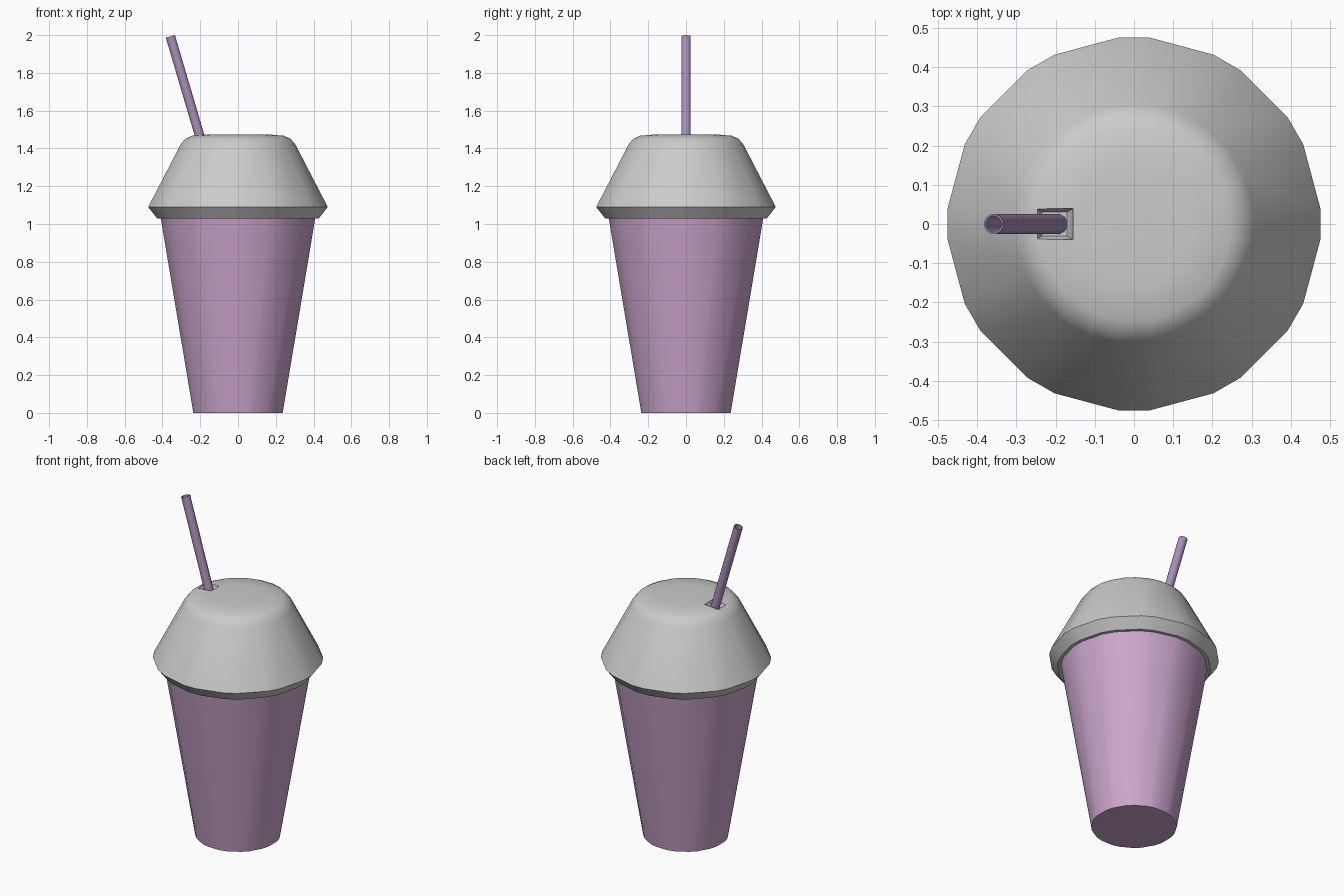
import bpy, bmesh, math
from mathutils import Vector, Matrix

if "Cube" in bpy.data.objects:
    bpy.data.objects.remove(bpy.data.objects["Cube"])

SIDES = 12
BEVEL = 0.04   # half width of each chamfered corner


def material(name, color):
    m = bpy.data.materials.new(name)
    m.diffuse_color = (*color, 1)
    m.use_nodes = True
    m.node_tree.nodes["Principled BSDF"].inputs["Base Color"].default_value = m.diffuse_color
    return m


def finish(bm, name, mat=None, smooth=True):
    bmesh.ops.recalc_face_normals(bm, faces=bm.faces)
    me = bpy.data.meshes.new(name)
    bm.to_mesh(me)
    bm.free()
    ob = bpy.data.objects.new(name, me)
    bpy.context.collection.objects.link(ob)
    if mat:
        me.materials.append(mat)
    if smooth:
        smooth_shade(ob)
    return ob


def smooth_shade(ob):
    bpy.ops.object.select_all(action='DESELECT')
    ob.select_set(True)
    bpy.context.view_layer.objects.active = ob
    bpy.ops.object.shade_smooth_by_angle(angle=math.radians(32))


def chamfered_ring(r):
    """12-sided ring whose corners are cut by a constant width."""
    d = math.asin(min(1, BEVEL / r))
    return [(r * math.cos(a), r * math.sin(a))
            for k in range(SIDES) for a in (k * math.tau / SIDES - d, k * math.tau / SIDES + d)]


def skin(bm, rings, cap_start=True, cap_end=True):
    loops = [[bm.verts.new(p) for p in ring] for ring in rings]
    n = len(loops[0])
    for a, b in zip(loops, loops[1:]):
        for i in range(n):
            j = (i + 1) % n
            bm.faces.new((a[i], a[j], b[j], b[i]))
    if cap_start:
        bm.faces.new(loops[0][::-1])
    if cap_end:
        bm.faces.new(loops[-1])


def lathe(name, profile, mat=None, smooth=True):
    bm = bmesh.new()
    skin(bm, [[(x, y, z) for x, y in chamfered_ring(r)] for r, z in profile])
    return finish(bm, name, mat, smooth)


cup_mat = material("cup_purple", (0.60, 0.38, 0.61))
straw_mat = material("straw_purple", (0.40, 0.28, 0.48))

# tapered cup, reaching up inside the lid
lathe("cup", [(0.24, 0), (0.419, 1.08)], cup_mat)

# domed lid with flared lip
lid = lathe("lid", [(0.43, 1.03), (0.477, 1.09), (0.307, 1.42), (0.283, 1.45),
                    (0.248, 1.467), (0.16, 1.475)], smooth=False)

# tapered square pocket for the straw, cut into the lid
bm = bmesh.new()
skin(bm, [[(-0.2025 + sx * hx, sy * hy, z) for sx, sy in ((-1, -1), (1, -1), (1, 1), (-1, 1))]
          for hx, hy, z in ((0.032, 0.03, 1.445), (0.0475, 0.04, 1.472), (0.0475, 0.04, 1.52))])
cutter = finish(bm, "straw_hole_cutter", smooth=False)
cutter.hide_render = True
mod = lid.modifiers.new("straw_hole", 'BOOLEAN')
mod.operation = 'DIFFERENCE'
mod.solver = 'EXACT'
mod.object = cutter
bpy.context.view_layer.objects.active = lid
bpy.ops.object.modifier_apply(modifier=mod.name)
bpy.data.objects.remove(cutter)
smooth_shade(lid)

# leaning hollow straw
base, tip = Vector((-0.192, 0, 1.43)), Vector((-0.358, 0, 1.993))
axis = tip - base
frame = Matrix.Translation(base) @ axis.to_track_quat('Z', 'Y').to_matrix().to_4x4()
bm = bmesh.new()
rings = []
for r, h in ((0.026, 0), (0.026, axis.length), (0.021, axis.length), (0.021, 0.03)):
    rings.append([frame @ Vector((r * math.cos(a), r * math.sin(a), h))
                  for a in (math.tau * (k + 0.5) / 12 for k in range(12))])
skin(bm, rings)
finish(bm, "straw", straw_mat)
